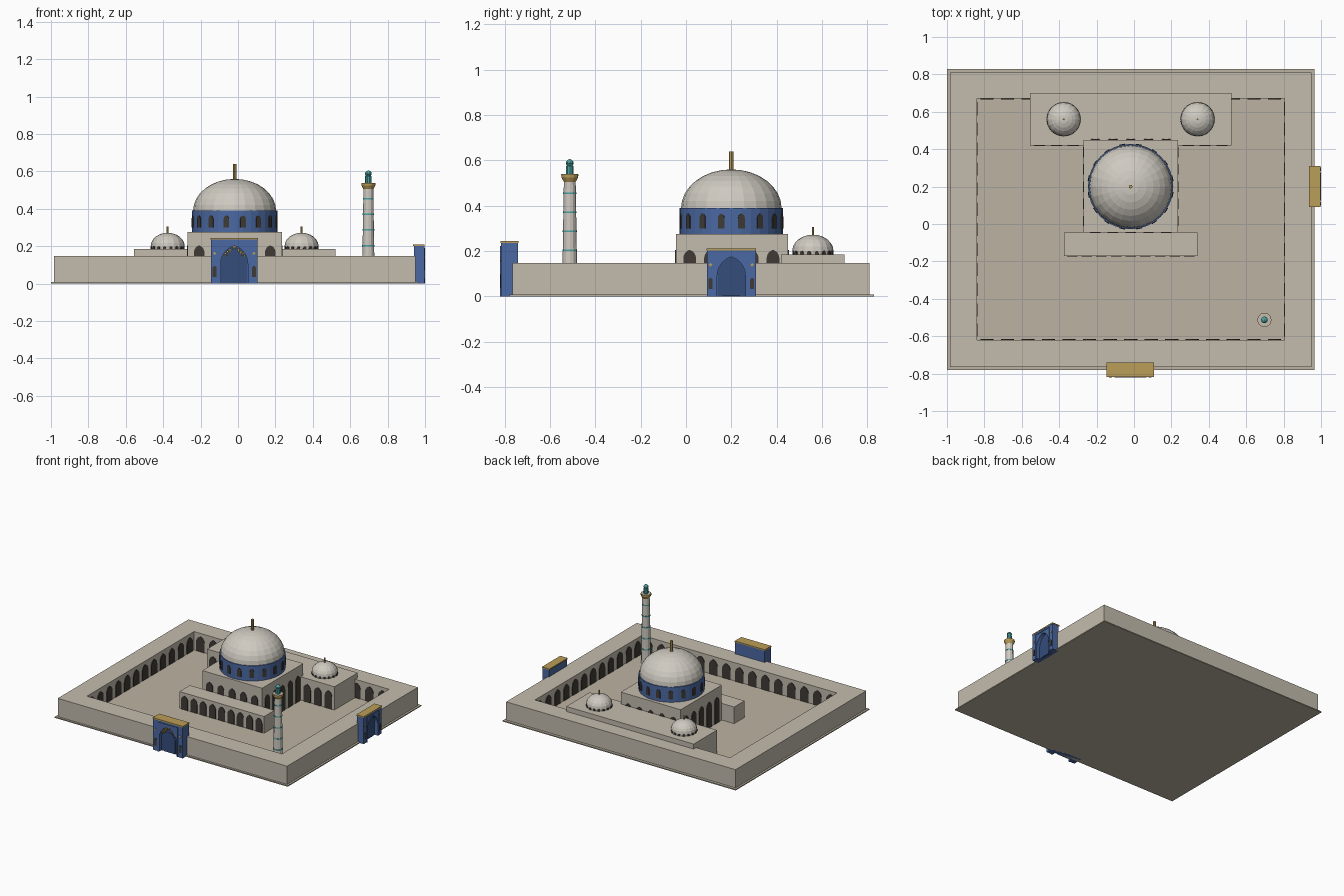
import bpy, bmesh
from math import sin, cos, pi, acos, sqrt, radians
from mathutils import Matrix, Vector

if "Cube" in bpy.data.objects:
    bpy.data.objects.remove(bpy.data.objects["Cube"])

def mat(name, r, g, b):
    m = bpy.data.materials.new(name)
    m.diffuse_color = (r, g, b, 1)
    m.use_nodes = True
    m.node_tree.nodes["Principled BSDF"].inputs["Base Color"].default_value = m.diffuse_color
    return m

STONE = mat("stone", .55, .50, .42)
PAVING = mat("paving", .50, .45, .36)
DOME = mat("pale_stone", .62, .59, .53)
BLUE = mat("blue_tile", .07, .14, .36)
NAVY = mat("dark_blue_tile", .035, .075, .20)
GOLD = mat("gold", .50, .34, .10)
DARK = mat("dark_opening", .05, .042, .035)
TEAL = mat("teal_tile", .07, .36, .36)
I = Matrix()

def finish(name, bm, material, weld=True):
    if weld:
        bmesh.ops.remove_doubles(bm, verts=bm.verts, dist=1e-5)
    bmesh.ops.recalc_face_normals(bm, faces=bm.faces)
    me = bpy.data.meshes.new(name)
    bm.to_mesh(me)
    bm.free()
    me.materials.append(material)
    ob = bpy.data.objects.new(name, me)
    bpy.context.collection.objects.link(ob)
    return ob

def add_box(bm, x0, x1, y0, y1, z0, z1, m=I):
    g = bmesh.ops.create_cube(bm, size=1)
    t = Matrix.Translation(((x0+x1)/2, (y0+y1)/2, (z0+z1)/2))
    s = Matrix.Diagonal((x1-x0, y1-y0, z1-z0, 1))
    bmesh.ops.transform(bm, matrix=m @ t @ s, verts=g["verts"])

def box(name, material, *dims, m=I):
    bm = bmesh.new()
    add_box(bm, *dims, m=m)
    return finish(name, bm, material)

def add_prism(bm, pts, y0, y1, m=I):
    """Extrude an xz outline from y0 to y1."""
    a = [bm.verts.new(m @ Vector((x, y0, z))) for x, z in pts]
    b = [bm.verts.new(m @ Vector((x, y1, z))) for x, z in pts]
    bm.faces.new(a)
    bm.faces.new(b[::-1])
    n = len(pts)
    for i in range(n):
        j = (i+1) % n
        bm.faces.new((a[i], b[i], b[j], a[j]))

def arch(w, h, z0=0, n=5):
    """Pointed arch outline, from bottom right over the apex to bottom left."""
    R = .7*w
    spring = z0 + h - sqrt(R*R - (R-w/2)**2)
    end = acos((R-w/2)/R)
    right = [(w/2-R+R*cos(end*i/n), spring+R*sin(end*i/n)) for i in range(n+1)]
    left = [(-x, z) for x, z in right[-2::-1]]
    return [(w/2, z0)] + right + left + [(-w/2, z0)]

def place(x, y, deg):
    return Matrix.Translation((x, y, 0)) @ Matrix.Rotation(radians(deg), 4, 'Z')

def arcade(name, rows, w, h, z0=.008):
    """Rows of dark arches: (start, end, count, facing angle)."""
    bm = bmesh.new()
    for (xa, ya), (xb, yb), n, deg in rows:
        for i in range(n):
            t = (i+.5)/n
            add_prism(bm, arch(w, h, z0), -.004, .004,
                      place(xa+(xb-xa)*t, ya+(yb-ya)*t, deg))
    return finish(name, bm, DARK, False)

def round_windows(name, x, y, r, n, w, h, z0):
    bm = bmesh.new()
    for i in range(n):
        a = 2*pi*(i+.5)/n
        add_prism(bm, arch(w, h, z0, 3), -.004, .006,
                  place(x+r*cos(a), y+r*sin(a), a*180/pi+90))
    return finish(name, bm, DARK, False)

def lathe(name, material, x, y, profile, n):
    bm = bmesh.new()
    rings = [[bm.verts.new((x+r*cos(2*pi*i/n), y+r*sin(2*pi*i/n), z))
              for i in range(n)] for r, z in profile]
    for a, b in zip(rings, rings[1:]):
        for i in range(n):
            j = (i+1) % n
            bm.faces.new((a[i], a[j], b[j], b[i]))
    return finish(name, bm, material)

def dome(name, x, y, r, z0, z1, n, rows):
    prof = [(0, z0)] + [(r*cos(pi/2*i/rows), z0+(z1-z0)*sin(pi/2*i/rows))
                        for i in range(rows)] + [(0, z1)]
    return lathe(name, DOME, x, y, prof, n)

# Ground slab and the hollow square of galleries around the court
CX = -.018
box("ground_slab", PAVING, -1, .965, -.78, .83, 0, .008)
bm = bmesh.new()
outer, inner = (-.985, .95, -.765, .81), (-.84, .805, -.62, .67)
loops = []
for (x0, x1, y0, y1), z in ((outer, .004), (outer, .147), (inner, .147), (inner, .004)):
    loops.append([bm.verts.new(p) for p in
                  ((x0, y0, z), (x1, y0, z), (x1, y1, z), (x0, y1, z))])
for k in range(4):
    a, b = loops[k], loops[(k+1) % 4]
    for i in range(4):
        j = (i+1) % 4
        bm.faces.new((a[i], a[j], b[j], b[i]))
finish("court_galleries", bm, STONE)
x0, x1, y0, y1 = inner
arcade("court_arches", [((x0, y0), (x1, y0), 15, 180), ((x0, y1), (x1, y1), 15, 0),
                        ((x0, y0), (x0, y1), 12, 90), ((x1, y0), (x1, y1), 12, -90)],
       .07, .115)

# Prayer hall, rear hall and front portico
box("prayer_hall", STONE, -.27, .235, -.045, .45, .004, .275)
box("rear_hall", STONE, -.555, .52, .42, .70, .004, .185)
box("front_portico", STONE, -.375, .34, -.17, -.045, .004, .135)
arcade("hall_arches", [((-.27, -.03), (-.27, .43), 5, -90), ((.235, -.03), (.235, .43), 5, 90),
                       ((-.255, -.045), (.22, -.045), 5, 0),
                       ((-.255, .45), (.22, .45), 5, 180)], .056, .197)
arcade("rear_hall_arches", [((-.55, .42), (-.28, .42), 3, 0), ((.245, .42), (.515, .42), 3, 0)],
       .06, .135)
arcade("portico_arches", [((-.37, -.17), (.335, -.17), 9, 0)], .056, .105)

# Main dome on its tiled drum
lathe("main_drum", BLUE, CX, .2, [(0, .27), (.228, .27), (.228, .39), (0, .39)], 32)
round_windows("drum_windows", CX, .2, .227, 16, .03, .065, .30)
dome("main_dome", CX, .2, .222, .388, .56, 24, 8)
lathe("main_finial", GOLD, CX, .2, [(0, .55), (.01, .55), (.01, .64), (0, .64)], 8)

# Pair of small domes on the rear hall
for side, x in (("left", CX-.358), ("right", CX+.358)):
    lathe(side+"_small_drum", STONE, x, .56, [(0, .18), (.088, .18), (.088, .202), (0, .202)], 16)
    round_windows(side+"_small_windows", x, .56, .087, 16, .017, .017, .184)
    dome(side+"_small_dome", x, .56, .091, .2, .272, 16, 6)
    lathe(side+"_small_finial", GOLD, x, .56, [(0, .265), (.005, .265), (.005, .305), (0, .305)], 6)

# Minaret: shaft, tile bands, balcony and lantern
MX, MY = .697, -.513
lathe("minaret_shaft", DOME, MX, MY, [(0, .004), (.034, .004), (.026, .515), (0, .515)], 12)
for i in range(5):
    z = .115 + .084*i
    r = .036 - .008*z/.5
    lathe("minaret_band_%d" % i, TEAL, MX, MY,
          [(0, z), (r, z), (r, z+.008), (0, z+.008)], 12)
lathe("minaret_balcony", GOLD, MX, MY, [(0, .505), (.026, .505), (.037, .525), (.038, .537), (0, .537)], 12)
lathe("balcony_floor", STONE, MX, MY, [(0, .536), (.036, .536), (.036, .539), (0, .539)], 12)
lathe("minaret_lantern", TEAL, MX, MY,
      [(0, .535), (.017, .535), (.017, .574), (.013, .578), (.018, .585), (.017, .594),
       (.010, .602), (0, .606)], 10)

# Gate portals, built facing the front then turned into place
def gate(name, m, w, h, d, cap_d, muqarnas):
    aw, ah = w*.58, h*.83
    hw = w/2
    back = .03
    bm = bmesh.new()
    add_prism(bm, [(-hw, h-.008), (-hw, 0)] + arch(aw, ah)[::-1] + [(hw, 0), (hw, h-.008)], 0, back, m)
    add_box(bm, -hw, hw, back, d, 0, h-.008, m)
    finish(name+"_portal", bm, BLUE, False)
    box(name+"_cap", GOLD, -hw-.002, hw+.002, -.002, cap_d, h-.009, h, m=m)
    # recessed doorway
    bm = bmesh.new()
    add_prism(bm, arch(aw*.99, ah*.99, .001), back-.004, back+.002, m)
    finish(name+"_recess", bm, NAVY, False)
    bm = bmesh.new()
    add_prism(bm, arch(aw*.62, ah*.76, .001), back-.008, back, m)
    finish(name+"_door", bm, NAVY, False)
    # rectangular frame and side niches
    bm = bmesh.new()
    f = aw/2 + .006
    for s in (-1, 1):
        a, b = sorted((s*f, s*(f+.007)))
        add_box(bm, a, b, -.004, .002, 0, h*.91, m)
    add_box(bm, -f-.007, f+.007, -.004, .002, h*.88, h*.91, m)
    finish(name+"_frame", bm, BLUE, False)
    niches, studs = bmesh.new(), bmesh.new()
    nx = (f+.007+hw)/2
    for s in (-1, 1):
        off = m @ Matrix.Translation((s*nx, 0, 0))
        add_prism(niches, arch(w*.085, h*.24, h*.15, 3), -.003, .003, off)
        add_box(studs, -.006, .006, -.005, .002, -.006, .006,
                off @ Matrix.Translation((0, 0, h*.66)) @ Matrix.Rotation(pi/4, 4, 'Y'))
    finish(name+"_side_niches", niches, DARK, False)
    finish(name+"_studs", studs, GOLD, False)
    # stepped honeycomb vaulting in the arch head
    if muqarnas:
        bm = bmesh.new()
        R, rise = .7*aw, sqrt(.45)*aw
        for i in range(5):
            z = ah - rise*(.62 - .12*i)
            e = aw/2 - R + sqrt(R*R - (z+.012-ah+rise)**2)
            for s in (-1, 1):
                for k in range(2):
                    c = s*max(e - .006 - .014*k, .005)
                    add_box(bm, c-.005, c+.005, .006+.008*k, back, z+.004*k, z+.011, m)
        finish(name+"_vaulting", bm, GOLD, False)

gate("front_gate", place(-.02, -.816, 0), .25, .245, .075, .076, True)
gate("right_gate", place(.996, .2, 90), .216, .21, .055, .061, False)
